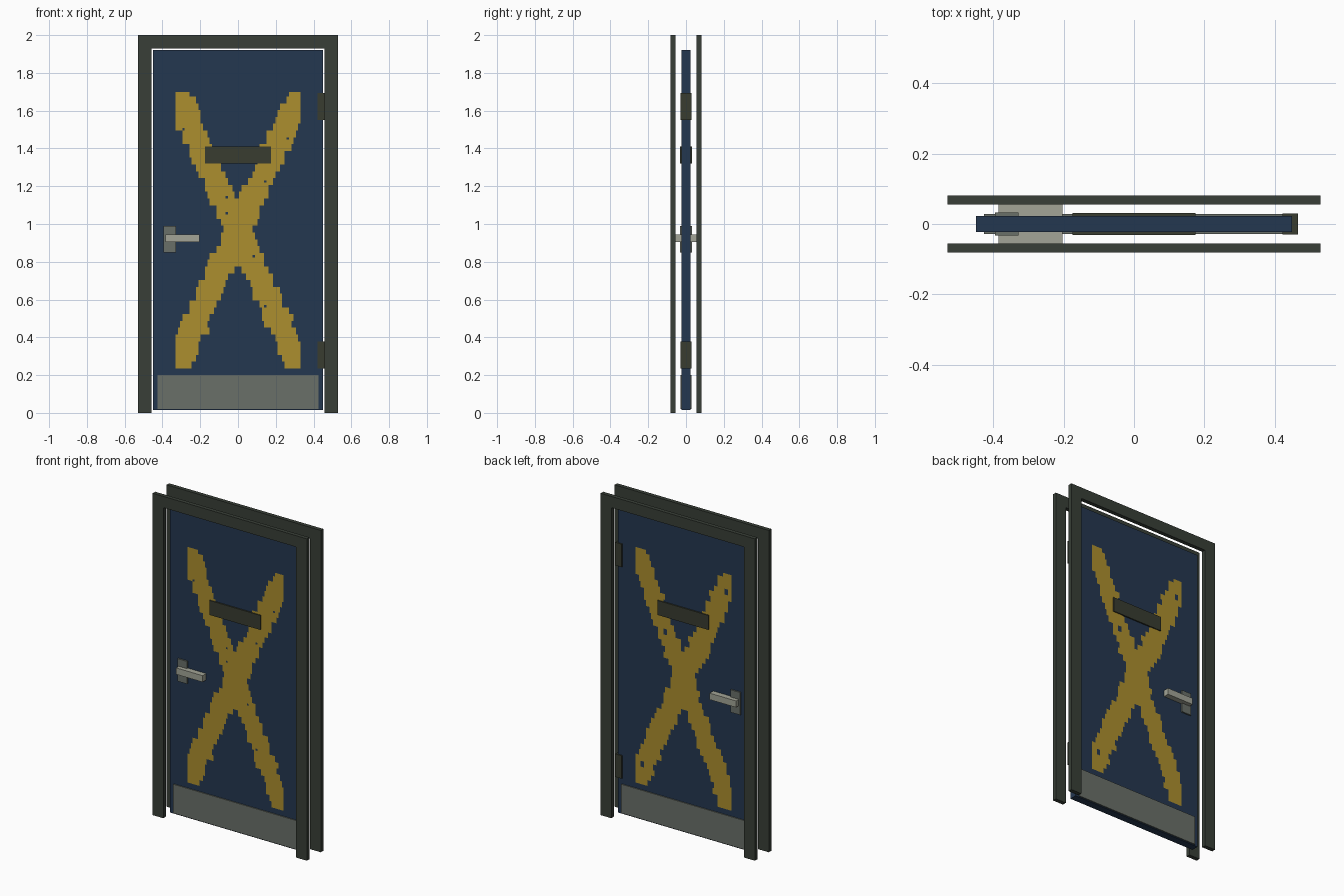
import bpy
import bmesh
import random

old = bpy.data.objects.get("Cube")
if old:
    bpy.data.objects.remove(old, do_unlink=True)


def material(name, srgb):
    """Flat material from an sRGB hex colour, stored as linear values."""
    chans = [int(srgb[i:i + 2], 16) / 255 for i in (0, 2, 4)]
    col = [((c + 0.055) / 1.055) ** 2.4 for c in chans] + [1.0]
    m = bpy.data.materials.new(name)
    m.use_nodes = True
    m.diffuse_color = col
    bsdf = m.node_tree.nodes["Principled BSDF"]
    bsdf.inputs["Base Color"].default_value = col
    bsdf.inputs["Roughness"].default_value = 0.8
    return m


FRAME = material("dark_frame_metal", "383F37")
TRIM = material("dark_trim_metal", "383C30")
BLUE = material("navy_paint", "243750")
YELLOW = material("yellow_paint", "AC8E2E")
STEEL = material("grey_steel", "6A7069")
LEVER = material("pale_lever_metal", "A3A597")


def make_object(name, bm, mat):
    me = bpy.data.meshes.new(name)
    bm.to_mesh(me)
    bm.free()
    me.materials.append(mat)
    ob = bpy.data.objects.new(name, me)
    bpy.context.collection.objects.link(ob)
    return ob


def box(name, x, y, z, mat):
    """Box from (min, max) ranges on each axis."""
    bm = bmesh.new()
    bmesh.ops.create_cube(bm, size=1)
    for v in bm.verts:
        v.co = [r[0] + (c + 0.5) * (r[1] - r[0]) for c, r in zip(v.co, (x, y, z))]
    return make_object(name, bm, mat)


def both(depth):
    return (-depth, depth)


# Door casings: one upside-down U on each side of the wall
OUT, INN, TOP, LINTEL = 0.53, 0.457, 2.0, 1.93
outline = [(-OUT, 0), (-OUT, TOP), (OUT, TOP), (OUT, 0),
           (INN, 0), (INN, LINTEL), (-INN, LINTEL), (-INN, 0)]
for name, y in (("front_casing", -0.081), ("back_casing", 0.056)):
    bm = bmesh.new()
    face = bm.faces.new([bm.verts.new((x, y, z)) for x, z in outline])
    ext = bmesh.ops.extrude_face_region(bm, geom=[face])
    new = [g for g in ext["geom"] if isinstance(g, bmesh.types.BMVert)]
    bmesh.ops.translate(bm, verts=new, vec=(0, 0.025, 0))
    bmesh.ops.recalc_face_normals(bm, faces=bm.faces)
    make_object(name, bm, FRAME)

# Door leaf and the fittings that show on both faces of it
box("door_leaf", both(0.45), both(0.0227), (0.015, 1.92), BLUE)
box("kick_plate", both(0.427), both(0.029), (0.02, 0.2), STEEL)
box("viewing_slot", both(0.175), both(0.031), (1.32, 1.41), TRIM)
box("handle_plate", (-0.395, -0.329), both(0.032), (0.85, 0.99), STEEL)
box("handle_lever", (-0.385, -0.203), both(0.058), (0.905, 0.945), LEVER)
for name, z in (("lower_hinge", 0.235), ("upper_hinge", 1.55)):
    box(name, (0.422, 0.467), both(0.03), (z, z + 0.143), TRIM)

# Worn painted cross: square cells with ragged, stepped edges
CELL, HALF, LOW, HIGH = 0.012, 0.33, 0.235, 1.695
MID = (LOW + HIGH) / 2
COLS, ROWS, STEP = round(2 * HALF / CELL), round((HIGH - LOW) / CELL), 3


def painted_cross(name, y, seed, chips):
    rng = random.Random(seed)
    cells = set()
    for slope in (-1, 1):
        for block in range(0, ROWS, STEP):
            z = LOW + (block + STEP / 2) * CELL
            centre = slope * HALF * (z - MID) / (HIGH - MID)
            left = centre - 0.072 + rng.uniform(-0.014, 0.014)
            right = centre + 0.072 + rng.uniform(-0.014, 0.014)
            for r in range(block, min(block + STEP, ROWS)):
                for c in range(COLS):
                    if left < (c + 0.5) * CELL - HALF < right:
                        cells.add((c, r))
    # chipped spots where the paint is missing
    for cx, cz, w, h in chips:
        c0, r0 = int((cx + HALF) / CELL), int((cz - LOW) / CELL)
        cells -= {(c0 + i, r0 + j) for i in range(w) for j in range(h)}
    bm = bmesh.new()
    for c, r in sorted(cells):
        x0, z0 = c * CELL - HALF, LOW + r * CELL
        corners = [(x0, z0), (x0 + CELL, z0), (x0 + CELL, z0 + CELL), (x0, z0 + CELL)]
        if y > 0:
            corners.reverse()
        bm.faces.new([bm.verts.new((x, y, z)) for x, z in corners])
    bmesh.ops.remove_doubles(bm, verts=bm.verts, dist=CELL / 10)
    make_object(name, bm, YELLOW)


painted_cross("front_painted_cross", -0.0245, 4,
              [(-0.29, 1.5, 1, 1), (-0.055, 1.14, 1, 1), (-0.055, 1.06, 1, 1),
               (0.085, 0.83, 1, 1), (0.145, 0.565, 1, 1), (0.145, 1.23, 1, 1),
               (0.26, 1.45, 1, 1)])
painted_cross("back_painted_cross", 0.0245, 9,
              [(-0.3, 1.57, 2, 3), (0.12, 1.21, 2, 3), (0.28, 0.35, 2, 3)])
